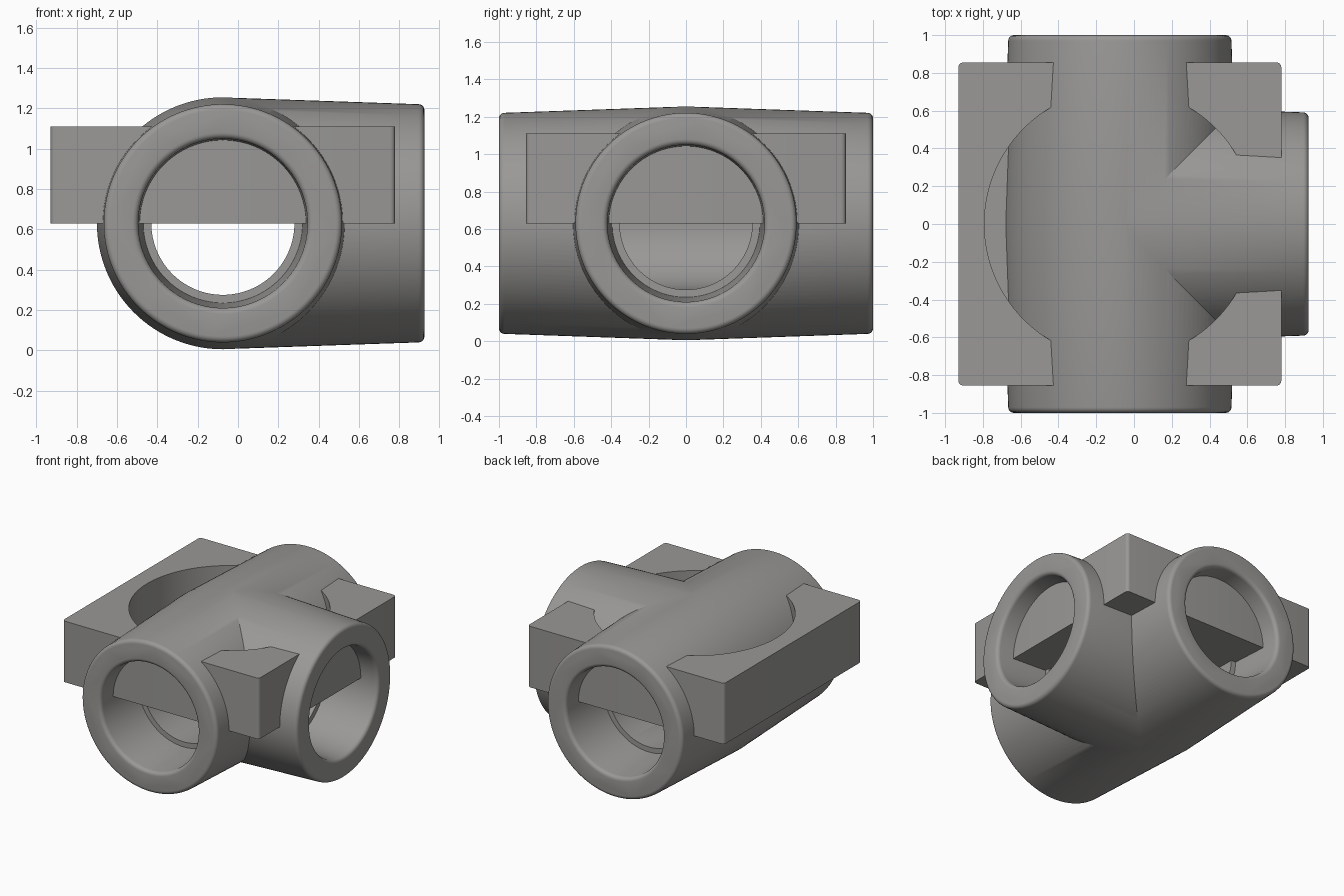
import bpy, bmesh, math
from mathutils import Matrix, Vector

if "Cube" in bpy.data.objects:
    bpy.data.objects.remove(bpy.data.objects["Cube"])

CX, CZ = -0.075, 0.63      # crossing point of the pipe axes
SEG = 128

grey = bpy.data.materials.new("warm_grey")
grey.diffuse_color = (0.32, 0.315, 0.305, 1)
grey.use_nodes = True
grey.node_tree.nodes["Principled BSDF"].inputs["Base Color"].default_value = grey.diffuse_color


def make_object(name, bm):
    bmesh.ops.recalc_face_normals(bm, faces=bm.faces)
    me = bpy.data.meshes.new(name)
    bm.to_mesh(me)
    bm.free()
    ob = bpy.data.objects.new(name, me)
    bpy.context.collection.objects.link(ob)
    me.materials.append(grey)
    return ob


def lathe(name, profile, axis):
    """Solid of revolution; profile holds (distance along axis, radius)."""
    bm = bmesh.new()
    rings = []
    for d, r in profile:
        ring = []
        for i in range(SEG):
            a = 2 * math.pi * i / SEG
            u, v = r * math.cos(a), r * math.sin(a)
            co = (d, u, v) if axis == 'X' else (u, d, v)
            ring.append(bm.verts.new(Vector(co) + Vector((CX, 0, CZ))))
        rings.append(ring)
    for a, b in zip(rings, rings[1:]):
        for i in range(SEG):
            j = (i + 1) % SEG
            bm.faces.new((a[i], a[j], b[j], b[i]))
    bm.faces.new(rings[0])
    bm.faces.new(rings[-1])
    return make_object(name, bm)


def both_ways(profile):
    return [(-d, r) for d, r in reversed(profile)] + profile[1:]


def boolean(target, tool, operation):
    mod = target.modifiers.new(operation, 'BOOLEAN')
    mod.operation, mod.solver, mod.object = operation, 'EXACT', tool
    bpy.context.view_layer.objects.active = target
    bpy.ops.object.modifier_apply(modifier=mod.name)
    bpy.data.objects.remove(tool, do_unlink=True)


def smooth(ob):
    bpy.ops.object.select_all(action='DESELECT')
    ob.select_set(True)
    bpy.context.view_layer.objects.active = ob
    bpy.ops.object.shade_smooth_by_angle(angle=math.radians(30))


# Arm profiles: drafted outside with rounded rim, stepped socket inside
rim = [(0.97 + 0.03 * math.sin(t * math.pi / 10), 0.561 + 0.03 * math.cos(t * math.pi / 10))
       for t in range(6)]
lip = [(1 - 0.03 * math.cos(t * math.pi / 10), 0.45 - 0.03 * math.cos(t * math.pi / 10 - math.pi / 2 + math.pi / 2)
        if t == 0 else 0.45 - 0.03 * math.cos(t * math.pi / 10))
       for t in range(6)]
lip = [(0.97 + 0.03 * math.sin(t * math.pi / 10), 0.45 - 0.03 * math.cos(t * math.pi / 10))
       for t in range(6)]
outer = [(0, 0.625)] + rim
bore = [(0, 0.355), (0.57, 0.355), (0.57, 0.395)] + lip + [(1.1, 0.45)]

# Tee: straight run along y plus a branch to +x
tee = lathe("pipe_tee", both_ways(outer), 'Y')
boolean(tee, lathe("branch", [(0, 0.6245)] + rim, 'X'), 'UNION')
boolean(tee, lathe("run_bore", both_ways(bore), 'Y'), 'DIFFERENCE')
boolean(tee, lathe("branch_bore", [(0, 0.3545), (0.57, 0.3545)] + bore[2:], 'X'), 'DIFFERENCE')
smooth(tee)

# Saddle block: rectangular slab through the tee with rounded upright edges
bm = bmesh.new()
bmesh.ops.create_cube(bm, size=1, matrix=Matrix.Translation((-0.075, 0, 0.87))
                      @ Matrix.Diagonal((1.71, 1.71, 0.48, 1)))
upright = [e for e in bm.edges if abs(e.verts[0].co.z - e.verts[1].co.z) > 0.1]
bmesh.ops.bevel(bm, geom=upright, offset=0.025, segments=4, profile=0.5, affect='EDGES')
block = make_object("saddle_block", bm)

# Round pocket sunk into the block around the crossing
bm = bmesh.new()
bmesh.ops.create_cone(bm, cap_ends=True, segments=SEG, radius1=0.717, radius2=0.717, depth=0.6,
                      matrix=Matrix.Translation((CX, 0, 0.79 + 0.3)))
boolean(block, make_object("pocket", bm), 'DIFFERENCE')
smooth(block)
